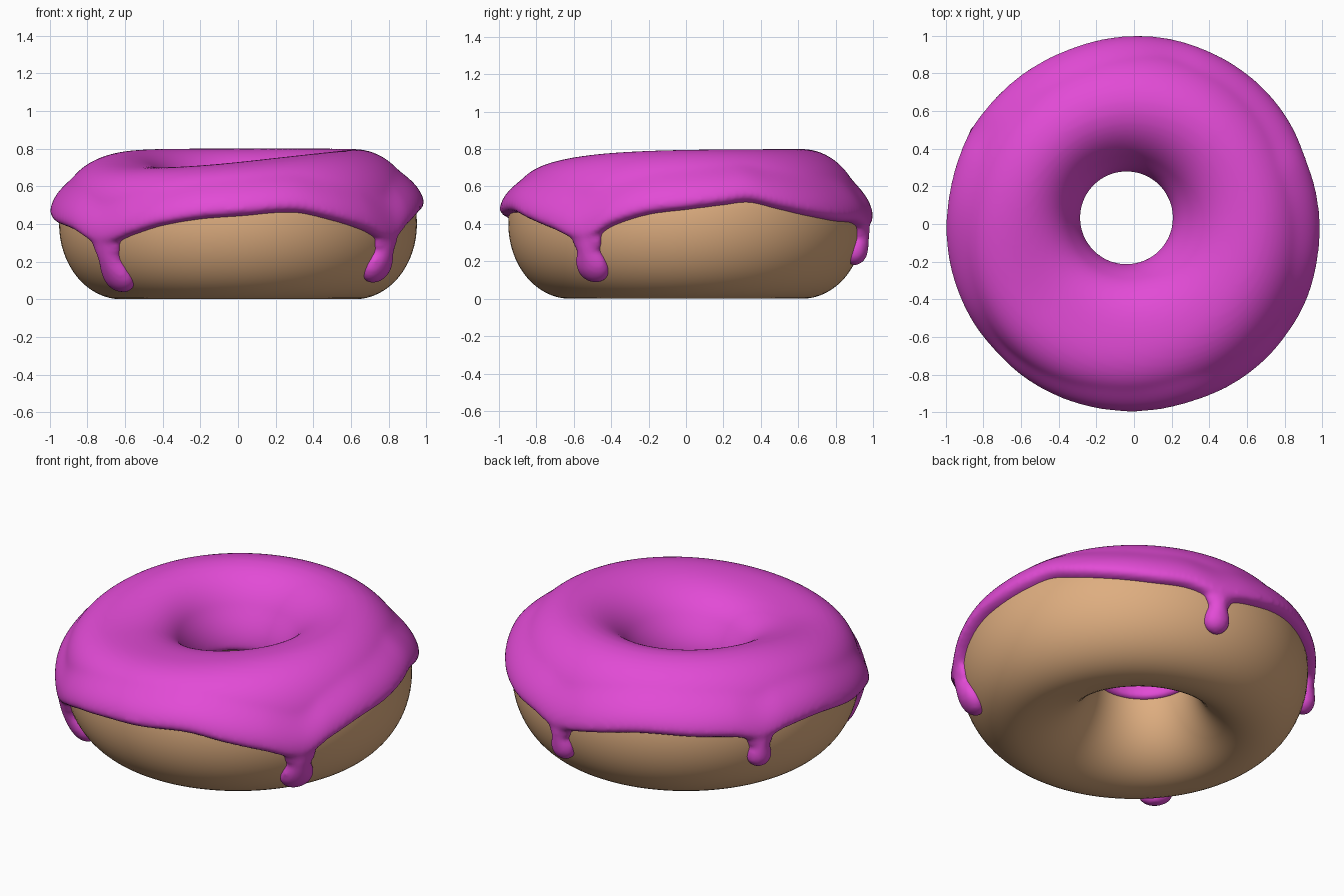
import bpy, bmesh, math
from mathutils import Vector, Matrix

if "Cube" in bpy.data.objects:
    bpy.data.objects.remove(bpy.data.objects["Cube"])

MAJOR, MID, LOW = 0.62, 0.40, 0.40       # ring radius, mid height, lower half height
A_OUT, A_IN = 0.33, 0.35                 # half widths outward and toward the hole
HOLE = Vector((-0.04, 0.033, 0))         # hole sits slightly off centre


def material(name, rgb):
    m = bpy.data.materials.new(name)
    m.diffuse_color = (*rgb, 1)
    m.use_nodes = True
    m.node_tree.nodes["Principled BSDF"].inputs["Base Color"].default_value = m.diffuse_color
    return m


def smooth(e0, e1, x):
    t = max(0, min(1, (x - e0) / (e1 - e0)))
    return t * t * (3 - 2 * t)


def top_height(deg):
    # the ring sags toward the front left
    d = (deg - 227 + 180) % 360 - 180
    return 0.40 - 0.10 * math.exp(-(d / (53 if d > 0 else 35)) ** 2 / 2)


def ring_point(deg, phi, off):
    """Point on the ring: deg around the ring, phi around its section, off along the normal."""
    c, s = math.cos(phi), math.sin(phi)
    a = A_OUT if c > 0 else A_IN
    b = top_height(deg) if s > 0 else LOW
    n = Vector((c / a, s / b)).normalized() * off
    # the sagging part is squarer, so that its shoulder stays full
    full = 1 + 0.9 * (0.40 - b) * (2 * c * s) ** 2 if s > 0 else 1
    r, z = MAJOR + a * c * full + n.x, MID + b * s * full + n.y
    th = math.radians(deg)
    return Vector((r * math.cos(th), r * math.sin(th), z)) + HOLE * max(0, -c)


def loft_rings(bm, rings):
    """Closed grid: every ring is a closed loop and the rings join up."""
    vs = [[bm.verts.new(p) for p in ring] for ring in rings]
    n, m = len(vs), len(vs[0])
    for i in range(n):
        for j in range(m):
            k, l = (i + 1) % n, (j + 1) % m
            bm.faces.new((vs[i][j], vs[k][j], vs[k][l], vs[i][l]))
    bmesh.ops.recalc_face_normals(bm, faces=bm.faces)


def finish(bm, name, mat):
    me = bpy.data.meshes.new(name)
    for f in bm.faces:
        f.smooth = True
    bm.to_mesh(me)
    bm.free()
    me.materials.append(mat)
    ob = bpy.data.objects.new(name, me)
    bpy.context.collection.objects.link(ob)
    return ob


# Dough: rounded ring, sunk a little under the icing
rings = []
for i in range(128):
    deg, ring = i * 360 / 128, []
    for j in range(64):
        phi = j * math.tau / 64
        ring.append(ring_point(deg, phi, -0.02 * smooth(0.25, 0.65, math.sin(phi))))
    rings.append(ring)
bm = bmesh.new()
loft_rings(bm, rings)
finish(bm, "dough", material("golden dough", (0.73, 0.42, 0.215)))

# Height of the icing's wavy outer edge by angle
EDGE = [(0, .475), (12, .50), (21, .515), (31, .48), (42, .445), (56, .415), (68, .405),
        (79, .37), (90, .405), (110, .46), (130, .45), (141, .435), (150, .40), (159, .435),
        (173, .445), (190, .405), (207, .365), (222, .29), (235, .345), (245, .39),
        (258, .425), (270, .44), (288, .46), (301, .42), (313, .37), (326, .31),
        (336, .39), (348, .45)]


def edge_z(deg):
    """Catmull-Rom through the edge points, wrapping round."""
    n = len(EDGE)
    pt = lambda k: (EDGE[k % n][0] + 360 * (k // n), EDGE[k % n][1])
    i = max(k for k in range(n) if EDGE[k][0] <= deg)
    (x0, a), (x1, b), (x2, c), (x3, d) = (pt(i + k) for k in (-1, 0, 1, 2))
    t, w = (deg - x1) / (x2 - x1), x2 - x1
    m1, m2 = (c - a) / (x2 - x0) * w, (d - b) / (x3 - x1) * w
    return ((2 * t**3 - 3 * t**2 + 1) * b + (t**3 - 2 * t**2 + t) * m1
            + (3 * t**2 - 2 * t**3) * c + (t**3 - t**2) * m2)


def phi_at(z, deg):
    b = top_height(deg) if z > MID else LOW
    return math.asin((z - MID) / b)


def rim(d, w, h, fade):
    """Rounded swelling close to the icing edge, fading to nothing."""
    if d < w:
        return h * math.sqrt(max(0, 1 - (1 - d / w) ** 2))
    return h * (1 - smooth(w, fade, d))


# Icing: thick shell over the top, with a swollen rim
rings, M = [], 90
for i in range(360):
    deg = i * 1.0
    p0, p1 = phi_at(edge_z(deg), deg), math.radians(183)
    outer, inner = [], []
    for j in range(M):
        u = j / (M - 1)
        u = 0.5 * u + 0.5 * smooth(0, 1, u)
        phi = p0 + (p1 - p0) * u
        off = (rim((phi - p0) * 0.36, 0.035, 0.051, 0.24)
               + rim((p1 - phi) * 0.36, 0.03, 0.025, 0.24))
        outer.append(ring_point(deg, phi, off))
        if j % 3 == 0:
            inner.append(ring_point(deg, phi, -0.07))
    rings.append(outer + inner[::-1])
bm = bmesh.new()
loft_rings(bm, rings)

# Drips: flattened beads running down the side, ending in a bulb
for deg, z_end, neck, bulb in ((222, .025, .07, .095), (326, .08, .062, .096),
                               (79, .18, .048, .075), (150, .235, .046, .072)):
    pa, pb = phi_at(edge_z(deg) + 0.01, deg), phi_at(z_end + bulb * 0.95, deg)
    for k in range(20):
        u = k / 19
        r = neck + (bulb - neck) * smooth(0.35, 1, u) + 0.03 * (1 - u) ** 4
        phi = pa + (pb - pa) * u
        mat = (Matrix.Translation(ring_point(deg, phi, 0))
               @ Matrix.Rotation(math.radians(deg), 4, 'Z')
               @ Matrix.Rotation(-phi, 4, 'Y')
               @ Matrix.Diagonal((0.047 + 0.015 * u, r, r, 1)))
        bmesh.ops.create_icosphere(bm, subdivisions=3, radius=1, matrix=mat)

icing = finish(bm, "icing", material("pink icing", (0.76, 0.07, 0.67)))
mod = icing.modifiers.new("merge", 'REMESH')
mod.mode = 'VOXEL'
mod.voxel_size = 0.014
mod.use_smooth_shade = True
mod = icing.modifiers.new("soften", 'SMOOTH')
mod.factor = 0.5
mod.iterations = 6
